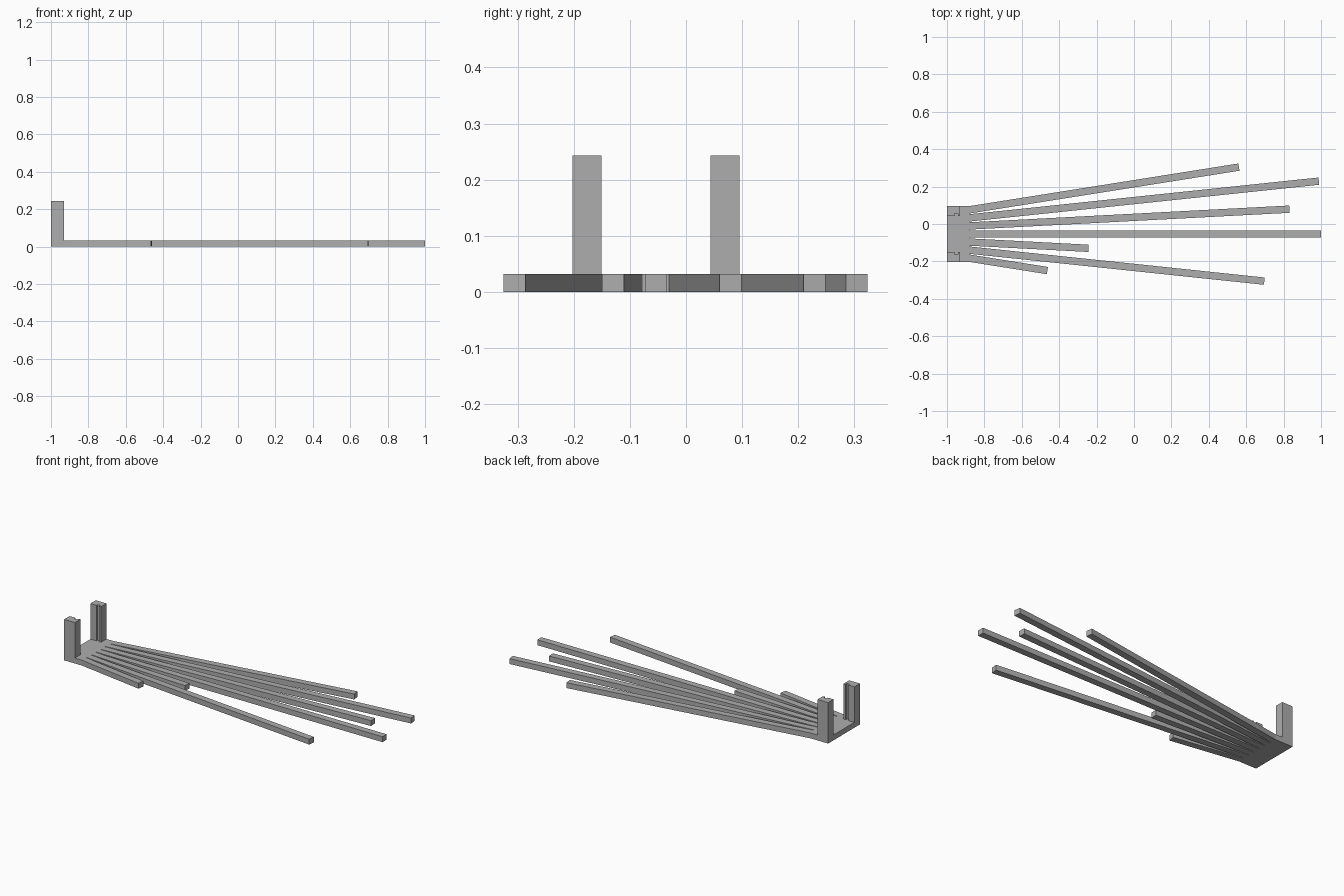
import bpy, bmesh, math
from mathutils import Vector

if "Cube" in bpy.data.objects:
    bpy.data.objects.remove(bpy.data.objects["Cube"])

grey = bpy.data.materials.new("mid grey")
grey.diffuse_color = (0.42, 0.42, 0.42, 1)
grey.use_nodes = True
grey.node_tree.nodes["Principled BSDF"].inputs["Base Color"].default_value = grey.diffuse_color

MID_Y = -0.0535      # symmetry line of the comb
THICK = 0.032        # thickness of plate and fingers
PLATE_HALF = 0.1485


def prism(name, outline, z0, z1):
    """Extrude a flat xy outline (counter-clockwise) from z0 up to z1."""
    bm = bmesh.new()
    face = bm.faces.new([bm.verts.new((x, y, z0)) for x, y in outline])
    top = bmesh.ops.extrude_face_region(bm, geom=[face])["geom"]
    verts = [v for v in top if isinstance(v, bmesh.types.BMVert)]
    bmesh.ops.translate(bm, verts=verts, vec=(0, 0, z1 - z0))
    bmesh.ops.recalc_face_normals(bm, faces=bm.faces)
    mesh = bpy.data.meshes.new(name)
    bm.to_mesh(mesh)
    bm.free()
    mesh.materials.append(grey)
    obj = bpy.data.objects.new(name, mesh)
    bpy.context.collection.objects.link(obj)
    return obj


# Base plate joining the finger roots
prism("base_plate", [(-1, MID_Y - PLATE_HALF), (-0.88, MID_Y - PLATE_HALF),
                     (-0.88, MID_Y + PLATE_HALF), (-1, MID_Y + PLATE_HALF)], 0, THICK)

# Two upright posts, each with a slot down its inner face
for name, side in (("front_post", -1), ("back_post", 1)):
    outer, inner, slot = PLATE_HALF, PLATE_HALF - 0.051, PLATE_HALF - 0.039
    profile = [(-1, outer), (-1, inner), (-0.961, inner), (-0.961, slot),
               (-0.942, slot), (-0.942, inner), (-0.93, inner), (-0.93, outer)]
    prism(name, [(x, MID_Y + side * d) for x, d in profile], THICK, 0.243)

# Fan of seven bars, three degrees apart: tip x of each, front to back
TIPS = [-0.463, 0.697, -0.243, 1.0, 0.831, 0.988, 0.561]
ROOT_X, SPACING, HALF_W = -0.93, 0.0405, 0.0195
for i, tip_x in enumerate(TIPS):
    step = i - 3
    angle = math.radians(3 * step)
    along = Vector((math.cos(angle), math.sin(angle)))
    across = Vector((-along.y, along.x)) * HALF_W
    root = Vector((ROOT_X, MID_Y + SPACING * step))
    tip = root + along * ((tip_x - ROOT_X) / along.x)
    prism(f"fan_bar_{i + 1}", [root - across, tip - across, tip + across, root + across],
          0, THICK)
